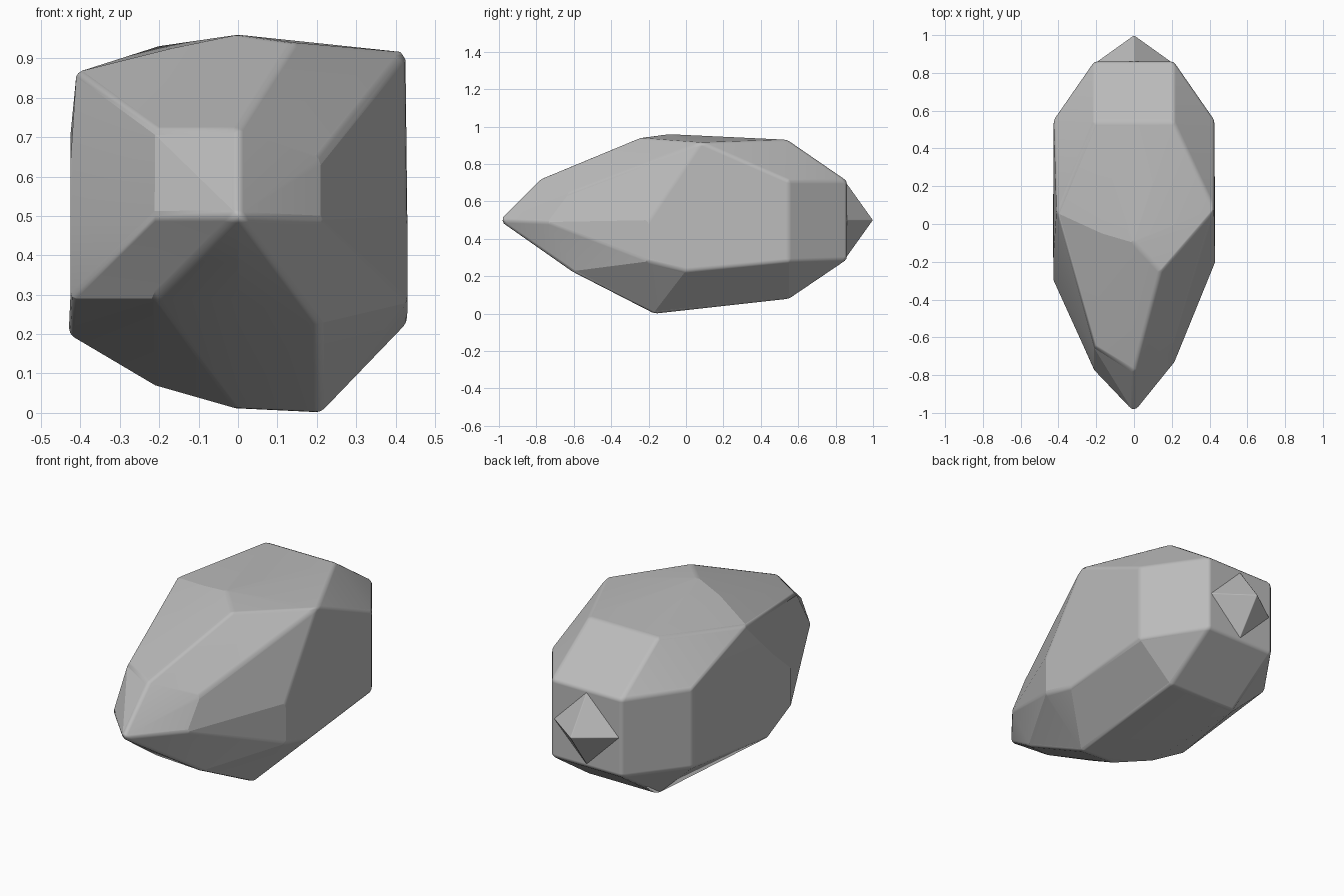
import bpy
import bmesh
from math import radians

cube = bpy.data.objects.get("Cube")
if cube:
    bpy.data.objects.remove(cube, do_unlink=True)

# Stone colour
stone = bpy.data.materials.new("stone_grey")
stone.use_nodes = True
colour = (0.5, 0.5, 0.5, 1)
stone.diffuse_color = colour
stone.node_tree.nodes["Principled BSDF"].inputs["Base Color"].default_value = colour


def faceted_solid(name, corners, bevel):
    """Wrap a faceted hull around the corners and soften its edges."""
    bm = bmesh.new()
    for c in corners:
        bm.verts.new(c)
    hull = bmesh.ops.convex_hull(bm, input=bm.verts)
    loose = {v for v in hull["geom_interior"] + hull["geom_unused"]
             if isinstance(v, bmesh.types.BMVert)}
    bmesh.ops.delete(bm, geom=list(loose), context="VERTS")
    bmesh.ops.dissolve_limit(bm, angle_limit=radians(2), verts=bm.verts, edges=bm.edges)
    bmesh.ops.recalc_face_normals(bm, faces=bm.faces)
    mesh = bpy.data.meshes.new(name)
    bm.to_mesh(mesh)
    bm.free()
    mesh.materials.append(stone)
    obj = bpy.data.objects.new(name, mesh)
    bpy.context.collection.objects.link(obj)
    mod = obj.modifiers.new("soft_edges", "BEVEL")
    mod.width = bevel
    mod.segments = 2
    mod.limit_method = "ANGLE"
    mod.angle_limit = radians(25)
    mod.harden_normals = True
    bpy.ops.object.select_all(action="DESELECT")
    obj.select_set(True)
    bpy.context.view_layer.objects.active = obj
    bpy.ops.object.shade_smooth_by_angle(angle=radians(15))
    return obj


# Symmetric back end: plate, shoulders and walls
back = []
for s in (-1, 1):
    back += [(s * .21, .86, .71), (s * .21, .86, .29),
             (s * .425, .55, .71), (s * .425, .55, .28),
             (s * .21, .54, .93), (s * .21, .55, .08)]

# Uneven crown
crown = [(0, -.1, .96), (.14, -.25, .94), (.425, .08, .915),
         (-.17, -.05, .925), (-.41, .06, .865), (-.425, -.14, .64)]

# Pointed nose
nose = [(0, -1, .5), (0, -.78, .72), (-.21, -.65, .72), (-.21, -.78, .5),
        (.21, -.74, .49), (.21, -.62, .65), (0, -.7, .29),
        (.21, -.6, .22), (-.21, -.6, .29)]

# Flanks and sloping underside
under = [(.43, -.2, .28), (.43, 0, .23), (.43, -.2, .5),
         (-.425, -.3, .5), (-.425, -.3, .29), (-.43, -.1, .2),
         (.21, -.17, 0), (0, -.17, .01), (-.21, -.1, .07)]

faceted_solid("rock_body", back + crown + nose + under, .015)

# Small pyramid on the back plate
faceted_solid("rock_back_point",
              [(0, 1, .5), (-.21, .85, .5), (.21, .85, .5),
               (0, .85, .71), (0, .85, .29), (0, .7, .5)], .004)
